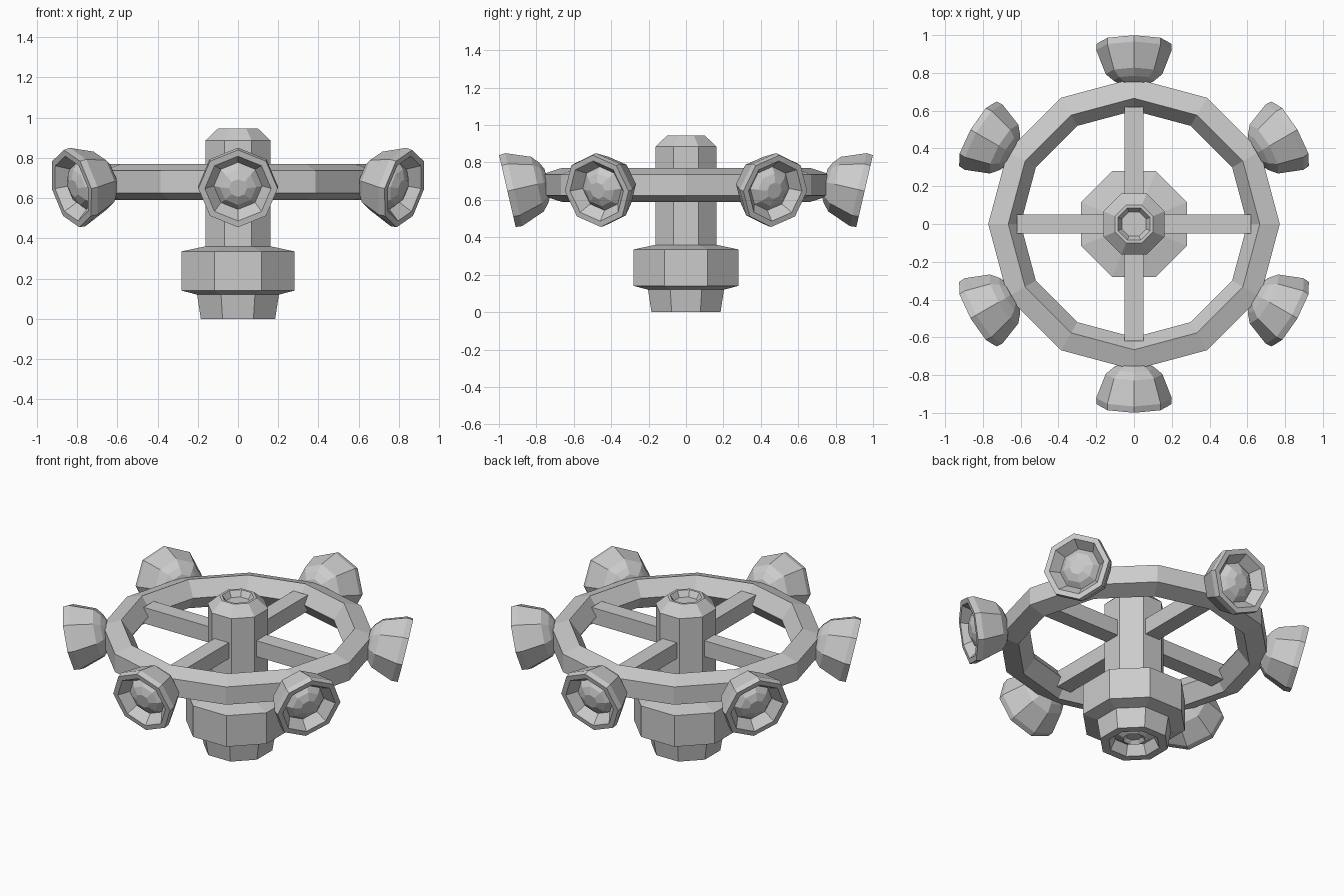
import bpy
from math import cos, sin, pi, radians
from mathutils import Matrix, Vector

cube = bpy.data.objects.get("Cube")
if cube:
    bpy.data.objects.remove(cube, do_unlink=True)

GREY = (0.6, 0.6, 0.6, 1.0)
metal = bpy.data.materials.new("plain_grey")
metal.use_nodes = True
metal.diffuse_color = GREY
metal.node_tree.nodes["Principled BSDF"].inputs["Base Color"].default_value = GREY


def make_object(name, verts, faces, matrix=Matrix()):
    mesh = bpy.data.meshes.new(name)
    mesh.from_pydata(verts, [], faces)
    mesh.materials.append(metal)
    obj = bpy.data.objects.new(name, mesh)
    obj.matrix_world = matrix
    bpy.context.collection.objects.link(obj)
    return obj


def lathe(name, profile, sides, turn=0.0, closed=False, matrix=Matrix()):
    """Spin a (radius, height) profile about z; cap the ends unless closed."""
    verts = [(r * cos(turn + 2 * pi * s / sides), r * sin(turn + 2 * pi * s / sides), z)
             for r, z in profile for s in range(sides)]
    rows = len(profile)
    faces = []
    for i in range(rows if closed else rows - 1):
        a, b = i * sides, (i + 1) % rows * sides
        for s in range(sides):
            n = (s + 1) % sides
            faces.append((a + s, a + n, b + n, b + s))
    if not closed:
        faces.append(tuple(reversed(range(sides))))
        faces.append(tuple(range((rows - 1) * sides, rows * sides)))
    return make_object(name, verts, faces, matrix)


# Central column with its collar, hollow foot and dished top
COLUMN = [(0.045, 0.05), (0.065, 0.03), (0.12, 0.06), (0.15, 0.0), (0.2, 0.0),
          (0.22, 0.12), (0.303, 0.14), (0.303, 0.335), (0.176, 0.36),
          (0.176, 0.885), (0.108, 0.945), (0.092, 0.945), (0.07, 0.91)]
lathe("hub_column", COLUMN, 8, turn=pi / 8)

# Twelve-sided ring with a five-sided section, point inwards
CENTRE = 0.68
section = [(0.695 + 0.095 * cos(radians(36 + 72 * k)),
            CENTRE + 0.095 * sin(radians(36 + 72 * k))) for k in range(5)]
lathe("outer_ring", section, 12, closed=True)

# Four square spokes
for k in range(4):
    spin = Matrix.Rotation(k * pi / 2, 4, "Z")
    lay = Matrix.Rotation(pi / 2, 4, "Y")
    place = Matrix.Translation((0, 0, CENTRE)) @ spin @ lay
    half = 0.05 * 2 ** 0.5
    lathe(f"spoke_{k + 1}", [(half, 0.1), (half, 0.62)], 4, turn=pi / 4, matrix=place)

# Six bell nozzles around the ring, tilted slightly downwards
BELL = [(0.07, -0.22), (0.11, -0.2), (0.15, -0.165), (0.2, -0.035), (0.197, 0.0),
        (0.165, 0.0), (0.12, -0.06), (0.09, -0.03), (0.045, -0.01)]
for k in range(6):
    spin = Matrix.Rotation(radians(30 + 60 * k), 4, "Z")
    tilt = Matrix.Rotation(radians(90 + 13), 4, "Y")
    place = spin @ Matrix.Translation(Vector((0.955, 0, 0.647))) @ tilt
    lathe(f"nozzle_{k + 1}", BELL, 8, matrix=place)
